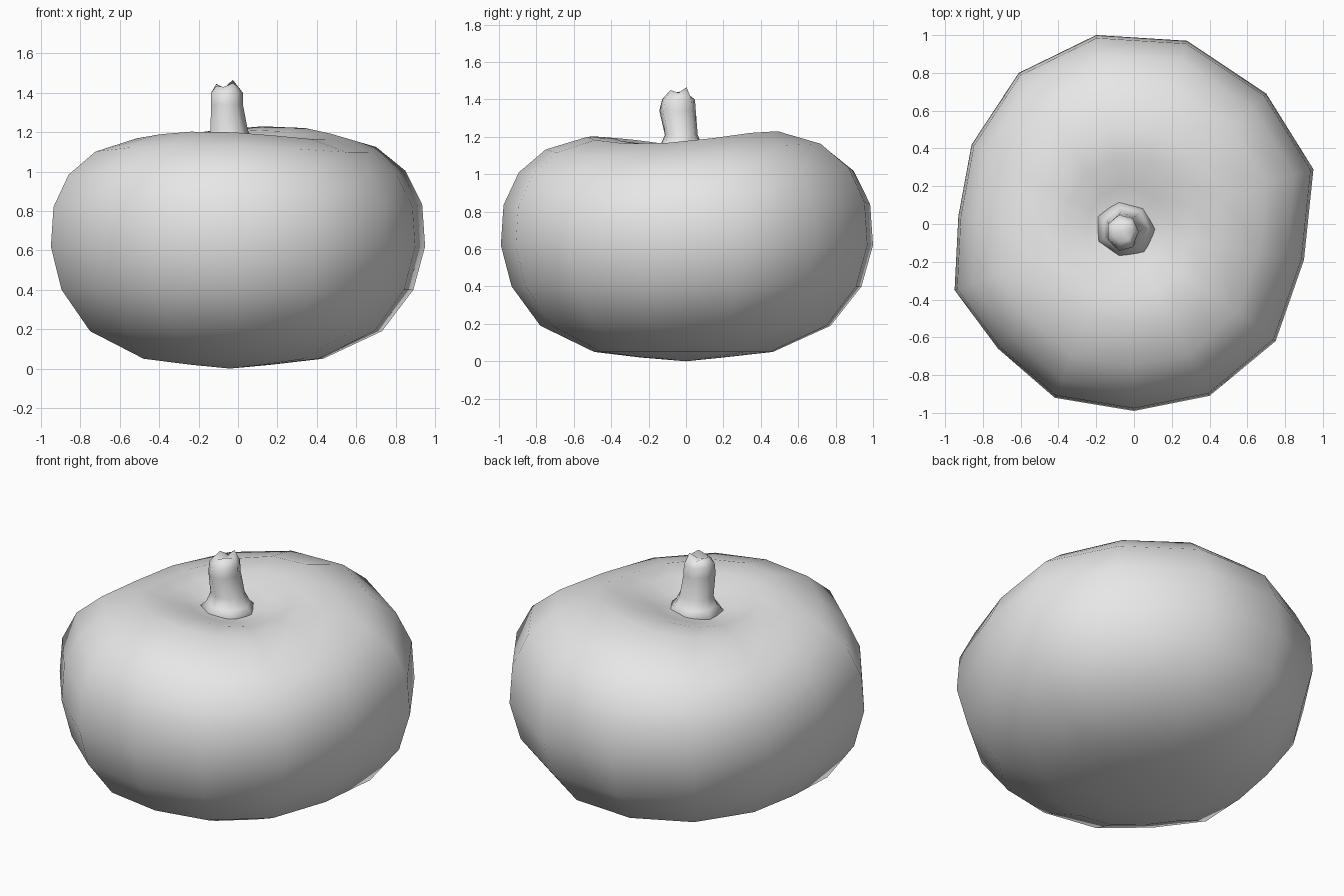
import bpy, bmesh, math
from mathutils import Vector

cube = bpy.data.objects.get("Cube")
if cube:
    bpy.data.objects.remove(cube, do_unlink=True)

grey = bpy.data.materials.new("plain grey")
grey.use_nodes = True
grey.diffuse_color = (0.8, 0.8, 0.8, 1)
grey.node_tree.nodes["Principled BSDF"].inputs["Base Color"].default_value = (0.8, 0.8, 0.8, 1)


def loft(name, rings, bottom, top):
    """Skin equal-length rings from bottom to top and close both ends with fans."""
    bm = bmesh.new()
    loops = [[bm.verts.new(p) for p in ring] for ring in rings]
    n = len(loops[0])
    low, high = bm.verts.new(bottom), bm.verts.new(top)
    for i in range(n):
        j = (i + 1) % n
        for a, b in zip(loops, loops[1:]):
            bm.faces.new((a[i], a[j], b[j], b[i]))
        bm.faces.new((low, loops[0][j], loops[0][i]))
        bm.faces.new((high, loops[-1][i], loops[-1][j]))
    bmesh.ops.recalc_face_normals(bm, faces=bm.faces)
    for f in bm.faces:
        f.smooth = True
    mesh = bpy.data.meshes.new(name)
    bm.to_mesh(mesh)
    bm.free()
    mesh.materials.append(grey)
    obj = bpy.data.objects.new(name, mesh)
    bpy.context.collection.objects.link(obj)
    return obj


# Pumpkin body: an uneven plan outline scaled along a rounded profile
outline = [(0.28, 0.97), (-0.2, 1.0), (-0.61, 0.8), (-0.86, 0.42), (-0.93, 0.04),
           (-0.95, -0.35), (-0.72, -0.66), (-0.42, -0.92), (0, -0.99), (0.4, -0.91),
           (0.75, -0.62), (0.9, -0.19), (0.95, 0.29), (0.7, 0.69)]
profile = [(0.22, 0.02), (0.48, 0.05), (0.78, 0.19), (0.94, 0.4), (1, 0.62),
           (0.985, 0.83), (0.9, 1.0), (0.75, 1.12), (0.52, 1.187), (0.36, 1.18),
           (0.22, 1.14), (0.12, 1.12)]
stem_foot = Vector((-0.045, -0.03))


def body_point(p, scale, z):
    angle = math.atan2(p[1], p[0])
    # Shoulders swell towards the front and the back, most at the back left
    swell = 0.03 * math.cos(2 * (angle - math.radians(70))) + 0.015 * math.cos(angle - math.radians(45))
    weight = max(0, min(1, (z - 0.6) / 0.5)) * min(1, scale * 2)
    offset = stem_foot * (1 - scale)
    return (p[0] * scale + offset.x, p[1] * scale + offset.y, z + swell * weight)


rings = [[body_point(p, s, z) for p in outline] for s, z in profile]
loft("pumpkin_body", rings, (-0.04, 0, 0), (stem_foot.x, stem_foot.y, 1.12))

# Stem: flared foot, slim neck, ragged knob with a dented end
sides = 7
stem_rings = []
for x, y, z, rx, ry in [(-0.045, -0.03, 1.1, 0.18, 0.18), (-0.045, -0.025, 1.155, 0.125, 0.115),
                        (-0.05, -0.025, 1.21, 0.1, 0.09), (-0.06, -0.045, 1.34, 0.085, 0.1),
                        (-0.06, -0.04, 1.4, 0.085, 0.09)]:
    stem_rings.append([(x + rx * math.cos(i * math.tau / sides), y + ry * math.sin(i * math.tau / sides), z)
                       for i in range(sides)])
ragged = [0.02, 0.05, 0.01, 0.03, 0.02, 0.015, 0.035]
stem_rings.append([(-0.06 + 0.055 * math.cos(i * math.tau / sides),
                    -0.04 + 0.055 * math.sin(i * math.tau / sides), 1.415 + h)
                   for i, h in enumerate(ragged)])
loft("stem", stem_rings, (-0.045, -0.03, 1.08), (-0.06, -0.04, 1.42))
